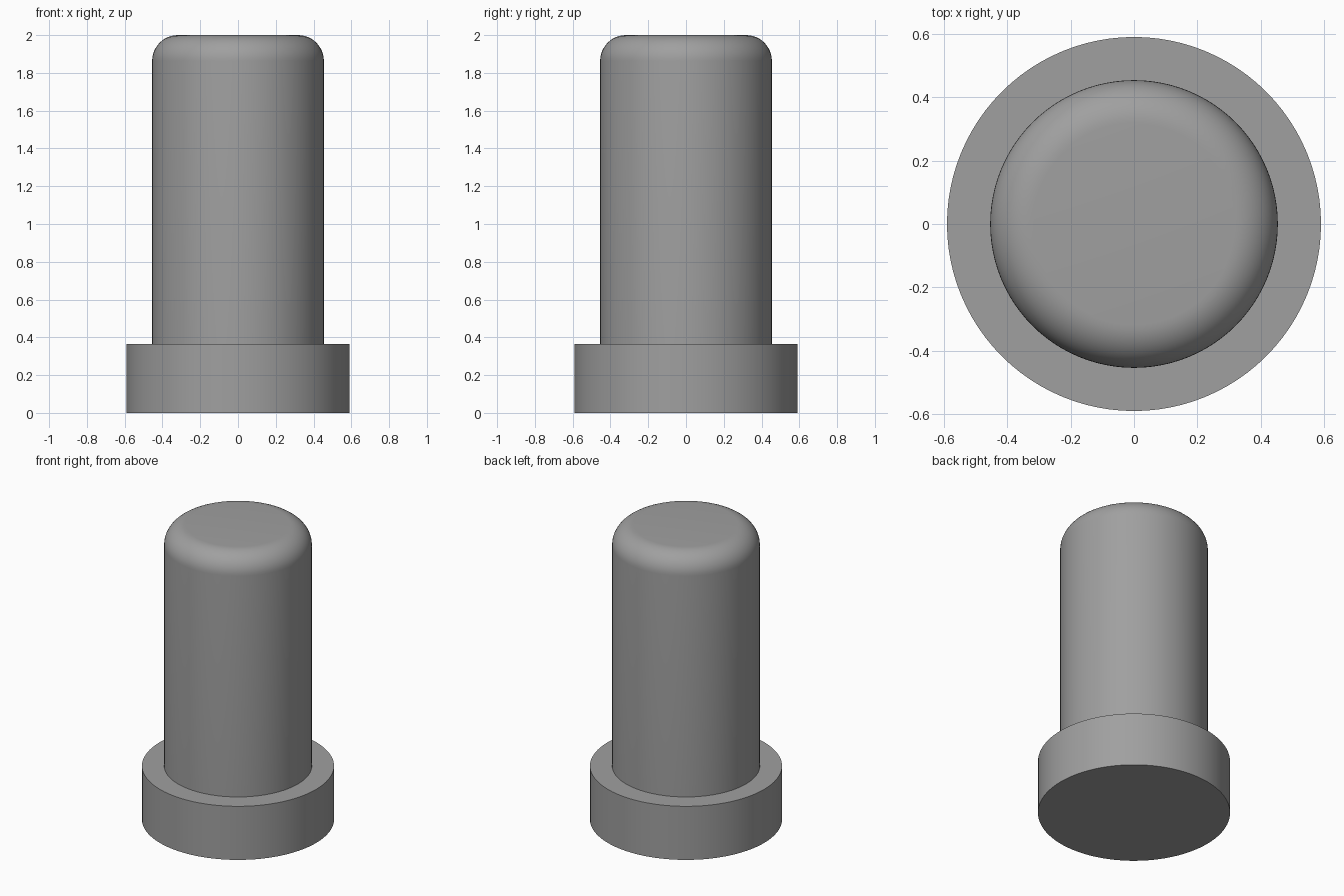
import bpy, bmesh, math

if "Cube" in bpy.data.objects:
    bpy.data.objects.remove(bpy.data.objects["Cube"])

SEGMENTS = 96
UNIT = 2 / 22                      # longest side of 22 units scaled to 2
PIN_R, FLANGE_R = 5 * UNIT, 6.5 * UNIT
FLANGE_H, HEIGHT, FILLET = 4 * UNIT, 2.0, 1.5 * UNIT

grey = bpy.data.materials.new("plain grey")
grey.diffuse_color = (0.35, 0.35, 0.35, 1)
grey.use_nodes = True
grey.node_tree.nodes["Principled BSDF"].inputs["Base Color"].default_value = grey.diffuse_color


def lathe(name, profile):
    """Spin an (r, z) profile that starts and ends on the axis."""
    bm = bmesh.new()
    rings = []
    for r, z in profile:
        if r == 0:
            rings.append([bm.verts.new((0, 0, z))] * SEGMENTS)
        else:
            rings.append([bm.verts.new((r * math.cos(a), r * math.sin(a), z))
                          for a in (2 * math.pi * i / SEGMENTS for i in range(SEGMENTS))])
    for low, high in zip(rings, rings[1:]):
        for i in range(SEGMENTS):
            j = (i + 1) % SEGMENTS
            corners = dict.fromkeys((low[i], low[j], high[j], high[i]))
            bm.faces.new(list(corners))
    bmesh.ops.recalc_face_normals(bm, faces=bm.faces)
    mesh = bpy.data.meshes.new(name)
    bm.to_mesh(mesh)
    bm.free()
    mesh.materials.append(grey)
    obj = bpy.data.objects.new(name, mesh)
    bpy.context.collection.objects.link(obj)
    bpy.ops.object.select_all(action='DESELECT')
    obj.select_set(True)
    bpy.context.view_layer.objects.active = obj
    bpy.ops.object.shade_smooth_by_angle(angle=math.radians(30))
    return obj


# rounded top edge of the pin
fillet = [(PIN_R - FILLET + FILLET * math.cos(a), HEIGHT - FILLET + FILLET * math.sin(a))
          for a in (math.pi / 2 * i / 12 for i in range(13))]

# flange and pin as one turned solid
lathe("flanged_pin", [(0, 0), (FLANGE_R, 0), (FLANGE_R, FLANGE_H), (PIN_R, FLANGE_H)]
      + fillet + [(0, HEIGHT)])
